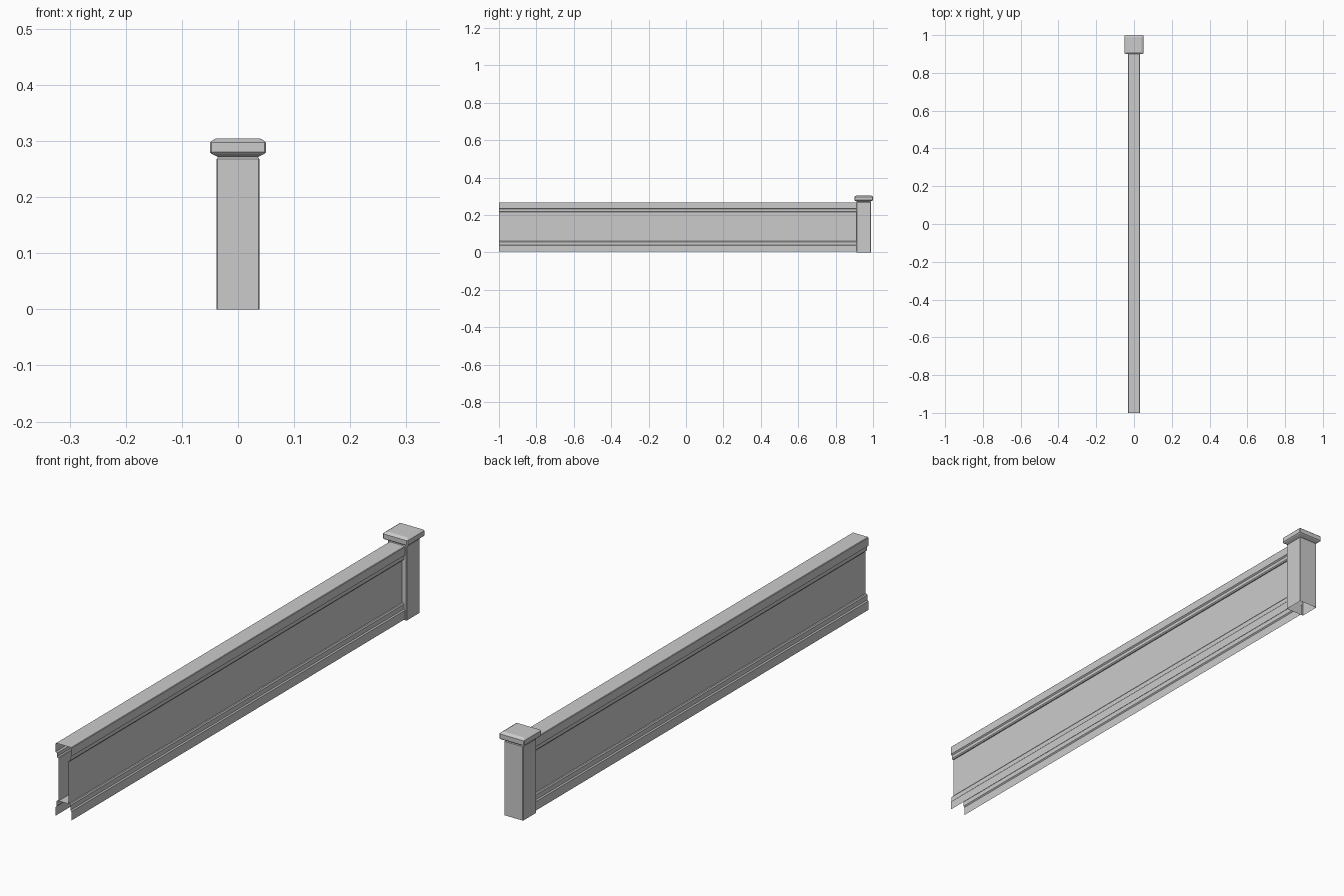
import bpy

if "Cube" in bpy.data.objects:
    bpy.data.objects.remove(bpy.data.objects["Cube"])


def make_object(name, verts, faces):
    mesh = bpy.data.meshes.new(name)
    mesh.from_pydata(verts, [], faces)
    mesh.update()
    obj = bpy.data.objects.new(name, mesh)
    bpy.context.collection.objects.link(obj)
    return obj


def extrude_profile(name, points, y0, y1):
    """Open sheet: sweep an x/z profile along y."""
    n = len(points)
    verts = [(x, y, z) for y in (y0, y1) for x, z in points]
    faces = [(i, i + n, i + n + 1, i + 1) for i in range(n - 1)]
    return make_object(name, verts, faces)


def square_stack(name, rings, cy, cut, cap_top=False):
    """Stack of squares (half width, z) with small cut corners."""
    verts = []
    for h, z in rings:
        c = h - cut
        outline = [(h, -c), (h, c), (c, h), (-c, h),
                   (-h, c), (-h, -c), (-c, -h), (c, -h)]
        verts += [(x, cy + y, z) for x, y in outline]
    faces = []
    for r in range(len(rings) - 1):
        for i in range(8):
            j = (i + 1) % 8
            faces.append((r * 8 + i, r * 8 + j, r * 8 + 8 + j, r * 8 + 8 + i))
    if cap_top:
        start = (len(rings) - 1) * 8
        faces.append(tuple(range(start, start + 8)))
    return make_object(name, verts, faces)


def mirrored(half):
    return half + [(-x, z) for x, z in reversed(half)]


START, END, POST_Y = -1.0, 0.914, 0.95

# Bottom skirting: hollow underneath, stepped moulding, closed top shelf
base = [(0.032, 0.004), (0.032, 0.036), (0.028, 0.040),
        (0.028, 0.057), (0.025, 0.061)]
extrude_profile("base_moulding", mirrored(base), START, END)

# Top rail with stepped underside running down into the two thin panels
rail = [(0.020, 0.061), (0.020, 0.216), (0.024, 0.216), (0.027, 0.220),
        (0.027, 0.232), (0.032, 0.236), (0.032, 0.266), (0.030, 0.268)]
extrude_profile("panels_and_top_rail", mirrored(rail), START, END)

# End post, open at the bottom
square_stack("end_post", [(0.038, 0.0), (0.038, 0.268), (0.035, 0.272)],
             POST_Y, 0.0015)

# Post cap with flared neck and chamfered top
cap = [(0.035, 0.271), (0.047, 0.277), (0.050, 0.280), (0.050, 0.297),
       (0.047, 0.300), (0.040, 0.304)]
square_stack("post_cap", cap, POST_Y, 0.003, cap_top=True)
